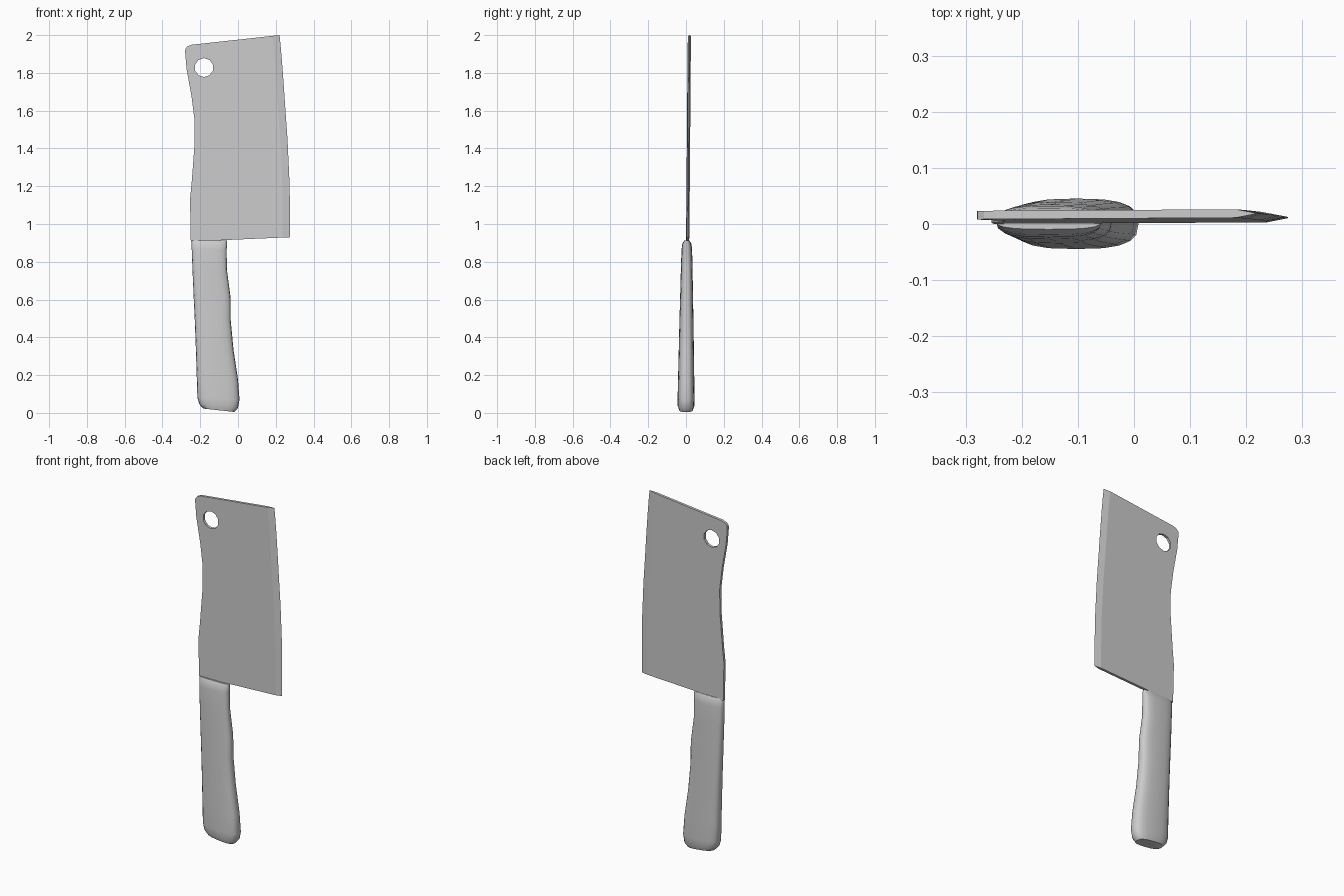
import bpy, bmesh, math

if "Cube" in bpy.data.objects:
    bpy.data.objects.remove(bpy.data.objects["Cube"])

GREY = (0.6, 0.6, 0.6, 1)
steel = bpy.data.materials.new("light_grey")
steel.use_nodes = True
steel.diffuse_color = GREY
steel.node_tree.nodes["Principled BSDF"].inputs["Base Color"].default_value = GREY


def loft(name, rings):
    """Skin a list of closed rings and cap both ends."""
    bm = bmesh.new()
    loops = [[bm.verts.new(p) for p in ring] for ring in rings]
    for a, b in zip(loops, loops[1:]):
        for i in range(len(a)):
            j = (i + 1) % len(a)
            bm.faces.new((a[i], a[j], b[j], b[i]))
    bm.faces.new(loops[0])
    bm.faces.new(loops[-1])
    bmesh.ops.recalc_face_normals(bm, faces=bm.faces)
    mesh = bpy.data.meshes.new(name)
    bm.to_mesh(mesh)
    bm.free()
    obj = bpy.data.objects.new(name, mesh)
    mesh.materials.append(steel)
    bpy.context.collection.objects.link(obj)
    return obj


def smooth(obj, degrees):
    bpy.ops.object.select_all(action="DESELECT")
    obj.select_set(True)
    bpy.context.view_layer.objects.active = obj
    bpy.ops.object.shade_smooth_by_angle(angle=math.radians(degrees))


# Blade: thin, leaning plate with a ground cutting edge on +x
HALF, GRIND = 0.0075, 0.038


def blade_ring(spine_x, spine_z, edge_x, edge_z):
    def point(x, side):
        z = spine_z + (edge_z - spine_z) * (x - spine_x) / (edge_x - spine_x)
        return (x, 0.009 + 0.008 * (z - 0.9) + 0.005 * x + side * HALF, z)
    shoulder = edge_x - GRIND
    return [point(spine_x, -1), point(shoulder, -1), point(edge_x, 0),
            point(shoulder, 1), point(spine_x, 1)]


# spine x, spine z, edge x, edge z
blade = loft("blade", [blade_ring(*row) for row in (
    (-0.25, 0.907, 0.275, 0.93),
    (-0.254, 1.13, 0.274, 1.15),
    (-0.246, 1.21, 0.272, 1.235),
    (-0.23, 1.42, 0.262, 1.45),
    (-0.23, 1.55, 0.252, 1.59),
    (-0.246, 1.675, 0.244, 1.71),
    (-0.272, 1.82, 0.233, 1.86),
    (-0.28, 1.91, 0.226, 1.94),
    (-0.279, 1.927, 0.223, 1.97),
    (-0.267, 1.941, 0.221, 1.99),
    (-0.245, 1.949, 0.22, 2.0))])

# Hanging hole cut through the upper spine corner
bpy.ops.mesh.primitive_cylinder_add(vertices=10, radius=0.05, depth=0.2,
                                    location=(-0.18, 0.015, 1.828),
                                    rotation=(math.pi / 2, 0, 0))
cutter = bpy.context.object
cutter.name = "hole_cutter"
cutter.data.materials.append(steel)
cutter.hide_render = True
cutter.hide_set(True)
cut = blade.modifiers.new("hanging_hole", "BOOLEAN")
cut.operation = "DIFFERENCE"
cut.solver = "EXACT"
cut.object = cutter
smooth(blade, 8)


# Handle: rounded flat grip swelling toward the butt
def handle_ring(left, right, half_y, z, tilt=0.0):
    mid, half_x, ring = (left + right) / 2, (right - left) / 2, []
    for i in range(20):
        a = math.tau * i / 20
        c, s = math.cos(a), math.sin(a)
        u = math.copysign(abs(c) ** 0.7, c)
        v = math.copysign(abs(s) ** 0.7, s)
        ring.append((mid + half_x * u, 0.005 * z + half_y * v, z - tilt * u))
    return ring


# back x, front x, half thickness, height, tilt of the section
handle = loft("handle", [handle_ring(*row) for row in (
    (-0.185, -0.02, 0.036, 0.014, 0.009),
    (-0.205, 0.0, 0.044, 0.036, 0.01),
    (-0.215, 0.008, 0.045, 0.075, 0.005),
    (-0.218, 0.0, 0.043, 0.177),
    (-0.223, -0.024, 0.04, 0.336),
    (-0.229, -0.039, 0.037, 0.495),
    (-0.235, -0.04, 0.034, 0.617),
    (-0.241, -0.059, 0.031, 0.76),
    (-0.245, -0.06, 0.028, 0.865),
    (-0.246, -0.058, 0.024, 0.895),
    (-0.246, -0.058, 0.014, 0.913))])
smooth(handle, 50)
